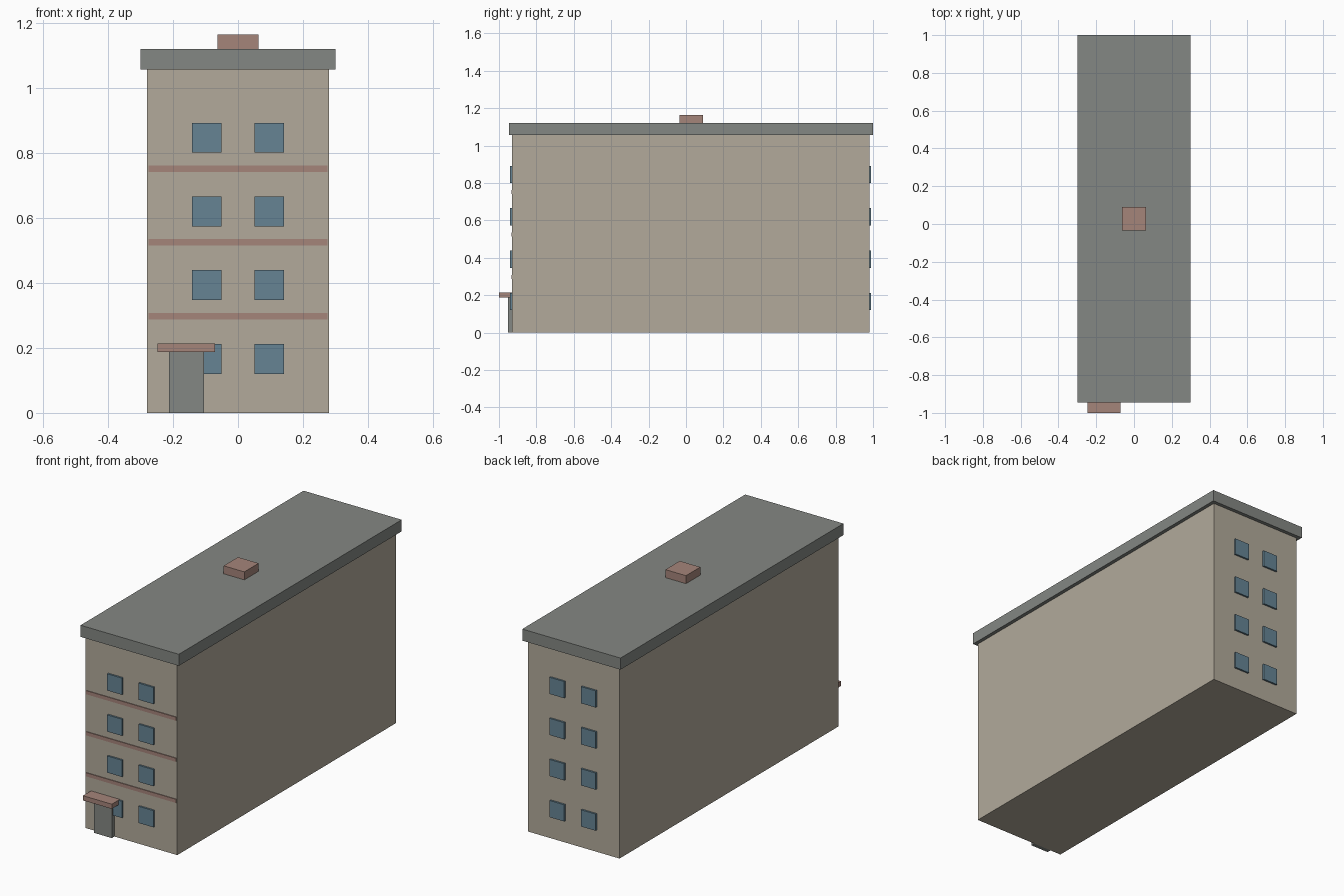
import bpy

cube = bpy.data.objects.get("Cube")
if cube:
    bpy.data.objects.remove(cube, do_unlink=True)


def material(name, rgb):
    """Flat material from 0-255 display values, converted to linear."""
    linear = [((c / 255 + 0.055) / 1.055) ** 2.4 for c in rgb]
    mat = bpy.data.materials.new(name)
    mat.use_nodes = True
    mat.diffuse_color = (*linear, 1)
    bsdf = mat.node_tree.nodes["Principled BSDF"]
    bsdf.inputs["Base Color"].default_value = (*linear, 1)
    bsdf.inputs["Roughness"].default_value = 0.9
    return mat


plaster = material("beige plaster", (178, 170, 155))
slate = material("grey slate", (132, 135, 131))
glass = material("blue glass", (102, 132, 148))
brick = material("dull brick red", (165, 133, 122))


def box(name, x, y, z, mat):
    """Box spanning the given (low, high) range on each axis."""
    ranges = (x, y, z)
    bpy.ops.mesh.primitive_cube_add(size=1, location=[(a + b) / 2 for a, b in ranges])
    obj = bpy.context.object
    obj.name = obj.data.name = name
    obj.scale = [b - a for a, b in ranges]
    bpy.ops.object.transform_apply(location=False, rotation=False, scale=True)
    obj.data.materials.append(mat)
    return obj


FRONT, BACK = -0.93, 0.98
FLOOR_HEIGHT = 0.2268

# Main block, overhanging flat roof and chimney
box("walls", (-0.28, 0.28), (FRONT, BACK), (0, 1.056), plaster)
box("roof", (-0.3, 0.3), (-0.945, 1.0), (1.056, 1.12), slate)
box("chimney", (-0.063, 0.063), (-0.035, 0.09), (1.12, 1.164), brick)

# Two windows per floor on the front and the back
for floor in range(4):
    z = 0.12 + floor * FLOOR_HEIGHT
    for side, cx in (("right", -0.096), ("left", 0.096)):
        for face, wall in (("front", FRONT), ("back", BACK)):
            box(f"{face}_window_{side}_{floor + 1}", (cx - 0.045, cx + 0.045),
                (wall - 0.01, wall + 0.01), (z, z + 0.092), glass)

# Brick bands between floors
for floor in range(1, 4):
    z = 0.298 + (floor - 1) * FLOOR_HEIGHT
    box(f"floor_band_{floor}", (-0.275, 0.275), (FRONT - 0.004, FRONT + 0.004),
        (z - 0.01, z + 0.01), brick)

# Entrance with its canopy
box("door", (-0.213, -0.104), (-0.953, FRONT + 0.005), (0, 0.188), slate)
box("canopy", (-0.247, -0.071), (-1.0, FRONT + 0.005), (0.188, 0.214), brick)
